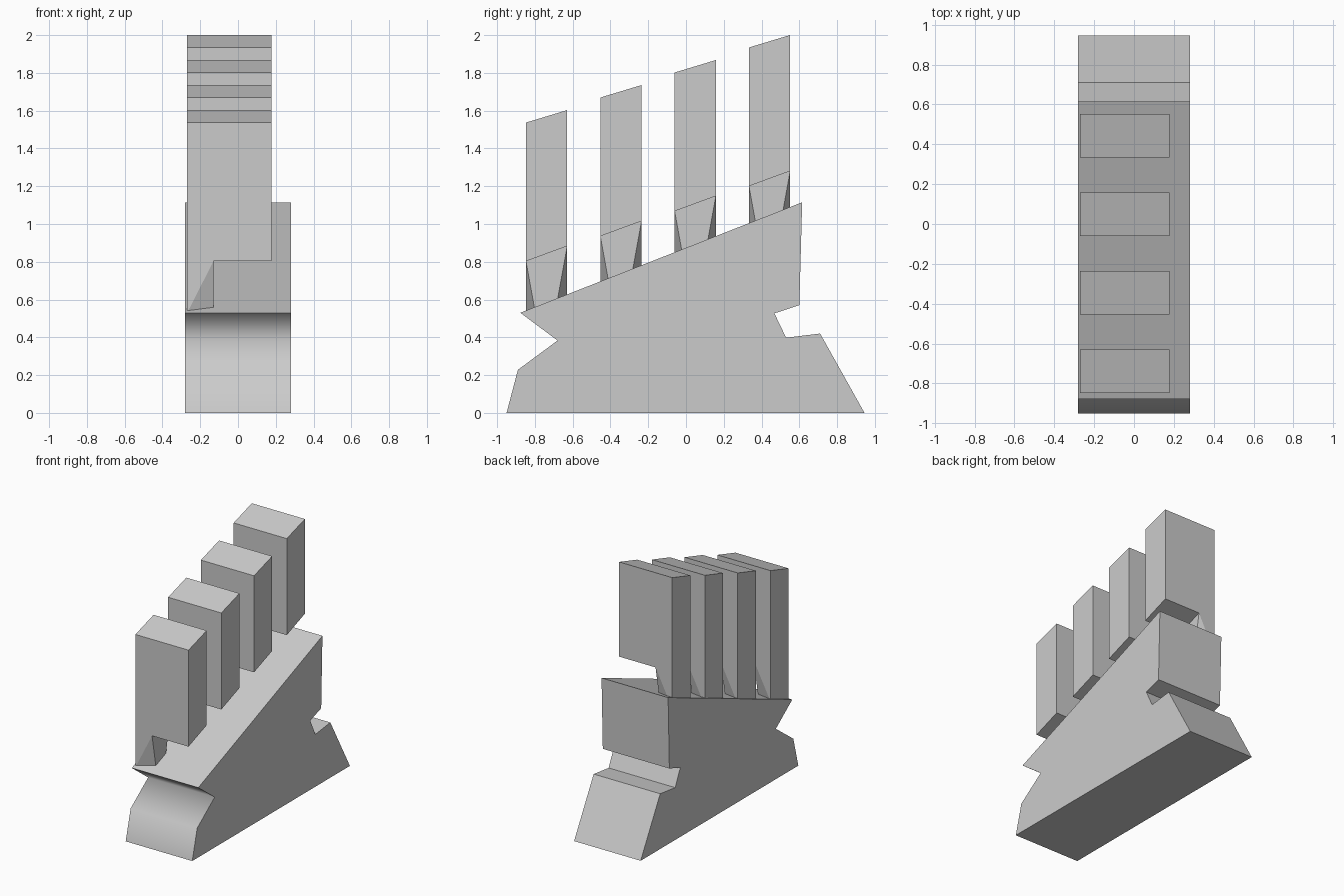
import bpy, bmesh

if "Cube" in bpy.data.objects:
    bpy.data.objects.remove(bpy.data.objects["Cube"])


def finish(bm, name):
    bmesh.ops.recalc_face_normals(bm, faces=bm.faces)
    mesh = bpy.data.meshes.new(name)
    bm.to_mesh(mesh)
    bm.free()
    obj = bpy.data.objects.new(name, mesh)
    bpy.context.collection.objects.link(obj)
    return obj


# Sloped block: side profile (y, z) extruded across x
PROFILE = [(-0.95, 0), (0.945, 0), (0.71, 0.42), (0.53, 0.398), (0.468, 0.527),
           (0.60, 0.57), (0.615, 1.115), (-0.877, 0.53), (-0.68, 0.383), (-0.89, 0.228)]


def make_block(half_width=0.28):
    bm = bmesh.new()
    left = [bm.verts.new((-half_width, y, z)) for y, z in PROFILE]
    right = [bm.verts.new((half_width, y, z)) for y, z in PROFILE]
    bm.faces.new(left)
    bm.faces.new(right)
    n = len(PROFILE)
    sides = []
    for i in range(n):
        j = (i + 1) % n
        sides.append(bm.faces.new((left[i], left[j], right[j], right[i])))
    # the three front faces are shaded as one soft surface
    front = sides[7:]
    for f in front:
        f.smooth = True
    for e in bm.edges:
        e.smooth = all(f in front for f in e.link_faces)
    return finish(bm, "block")


# Handle: L-shaped front outline with a neck that tapers towards its inner corner
def make_handle(index):
    y0 = -0.847 + 0.3935 * index
    y1 = y0 + 0.218
    lift = 0.1325 * index
    bm = bmesh.new()
    caps = []
    for y, step, top, inset in ((y0, 0.803, 1.537, 0.05), (y1, 0.883, 1.603, -0.05)):
        s, t = step + lift, top + lift
        b = s - 0.275
        pts = [(-0.27, y, b), (-0.13, y + inset, b), (-0.13, y, s),
               (0.177, y, s), (0.177, y, t), (-0.27, y, t)]
        v = [bm.verts.new(p) for p in pts]
        bm.faces.new((v[0], v[1], v[2]))
        bm.faces.new((v[0], v[2], v[3], v[4], v[5]))
        caps.append(v)
    a, c = caps
    for i in range(6):
        j = (i + 1) % 6
        bm.faces.new((a[i], a[j], c[j], c[i]))
    return finish(bm, f"handle_{index + 1}")


make_block()
for k in range(4):
    make_handle(k)
